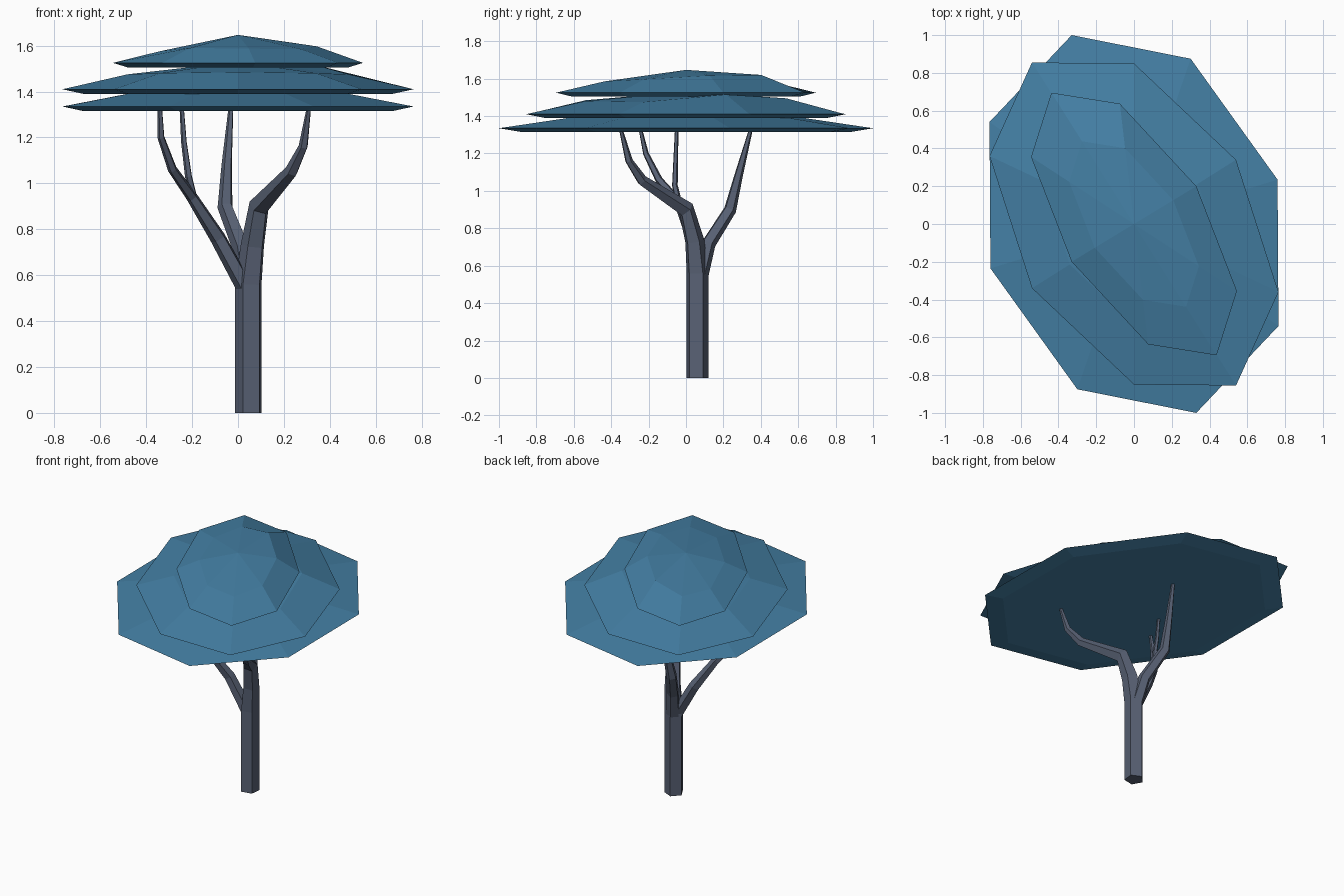
import bpy, bmesh, math
from mathutils import Vector

if "Cube" in bpy.data.objects:
    bpy.data.objects.remove(bpy.data.objects["Cube"])


def material(name, rgb):
    m = bpy.data.materials.new(name)
    m.diffuse_color = (*rgb, 1)
    m.use_nodes = True
    m.node_tree.nodes["Principled BSDF"].inputs["Base Color"].default_value = m.diffuse_color
    return m


LEAF = material("leaf blue", (0.058, 0.215, 0.375))
BARK = material("bark grey", (0.098, 0.120, 0.175))


def finish(bm, name, mat):
    bmesh.ops.recalc_face_normals(bm, faces=bm.faces)
    me = bpy.data.meshes.new(name)
    bm.to_mesh(me)
    bm.free()
    me.materials.append(mat)
    bpy.context.collection.objects.link(bpy.data.objects.new(name, me))


def bridge(bm, a, b):
    n = len(a)
    for i in range(n):
        j = (i + 1) % n
        bm.faces.new((a[i], a[j], b[j], b[i]))


def limb(name, path, sides=5, start=29):
    """Five-sided tapering tube through (x, y, z, radius) points."""
    bm = bmesh.new()
    pts = [Vector(p[:3]) for p in path]
    rings = []
    for i, p in enumerate(pts):
        t = pts[min(i + 1, len(pts) - 1)] - pts[max(i - 1, 0)]
        if i in (0, len(pts) - 1):
            t = Vector((0, 0, 1))          # level ends
        q = Vector((0, 0, 1)).rotation_difference(t.normalized())
        ring = []
        for k in range(sides):
            a = math.radians(start + 360 * k / sides)
            ring.append(bm.verts.new(p + q @ (path[i][3] * Vector((math.cos(a), math.sin(a), 0)))))
        rings.append(ring)
    for a, b in zip(rings, rings[1:]):
        bridge(bm, a, b)
    bm.faces.new(rings[0])
    bm.faces.new(rings[-1])
    finish(bm, name, BARK)


def canopy(name, half, rim_z, mid_z, apex_z, mid=0.63):
    """Eight-sided leaf layer: half outline mirrored through the centre."""
    bm = bmesh.new()
    outline = half + [(-x, -y) for x, y in half]
    under = [bm.verts.new((x * 0.88, y * 0.88, rim_z - 0.02)) for x, y in outline]
    rim = [bm.verts.new((x, y, rim_z)) for x, y in outline]
    ring = [bm.verts.new((x * mid, y * mid, z)) for (x, y), z in zip(outline, mid_z)]
    top = bm.verts.new((0, 0, apex_z))
    bm.faces.new(under)
    bridge(bm, under, rim)
    bridge(bm, rim, ring)
    for i in range(8):
        bm.faces.new((ring[i], ring[(i + 1) % 8], top))
    finish(bm, name, LEAF)


# Trunk, continuing into the front right branch
limb("trunk", [(.048, .06, 0, .062), (.048, .06, .56, .062), (.066, .045, .73, .054),
               (.093, .0, .90, .047), (.235, -.235, 1.055, .03),
               (.285, -.305, 1.16, .021), (.31, -.35, 1.335, .010)])
# Back branch
limb("back_branch", [(.045, .075, .54, .045), (.015, .12, .72, .040), (-.055, .235, .90, .035),
                     (-.048, .28, 1.08, .024), (-.03, .348, 1.335, .011)])
# Left branch and its twig
limb("left_branch", [(.035, .055, .54, .045), (-.085, .03, .76, .036), (-.2, -.04, .94, .026),
                     (-.285, -.145, 1.06, .021), (-.335, -.215, 1.2, .016),
                     (-.34, -.245, 1.335, .010)])
limb("left_twig", [(-.19, -.035, .92, .020), (-.215, -.06, 1.03, .016),
                   (-.235, -.055, 1.18, .013), (-.245, -.05, 1.335, .010)])

# Three stacked leaf layers
canopy("lower_canopy", [(-.765, .54), (-.76, -.235), (-.30, -.875), (.33, -1.0)],
       1.335, [1.39] * 8, 1.43)
canopy("middle_canopy", [(-.765, .36), (-.54, -.34), (0, -.85), (.54, -.855)],
       1.41, [1.475, 1.48, 1.485, 1.48, 1.475, 1.515, 1.495, 1.48], 1.53)
canopy("upper_canopy", [(-.545, .355), (-.33, -.20), (.075, -.637), (.437, -.695)],
       1.525, [1.575, 1.59, 1.587, 1.585, 1.597, 1.617, 1.62, 1.588], 1.647)
